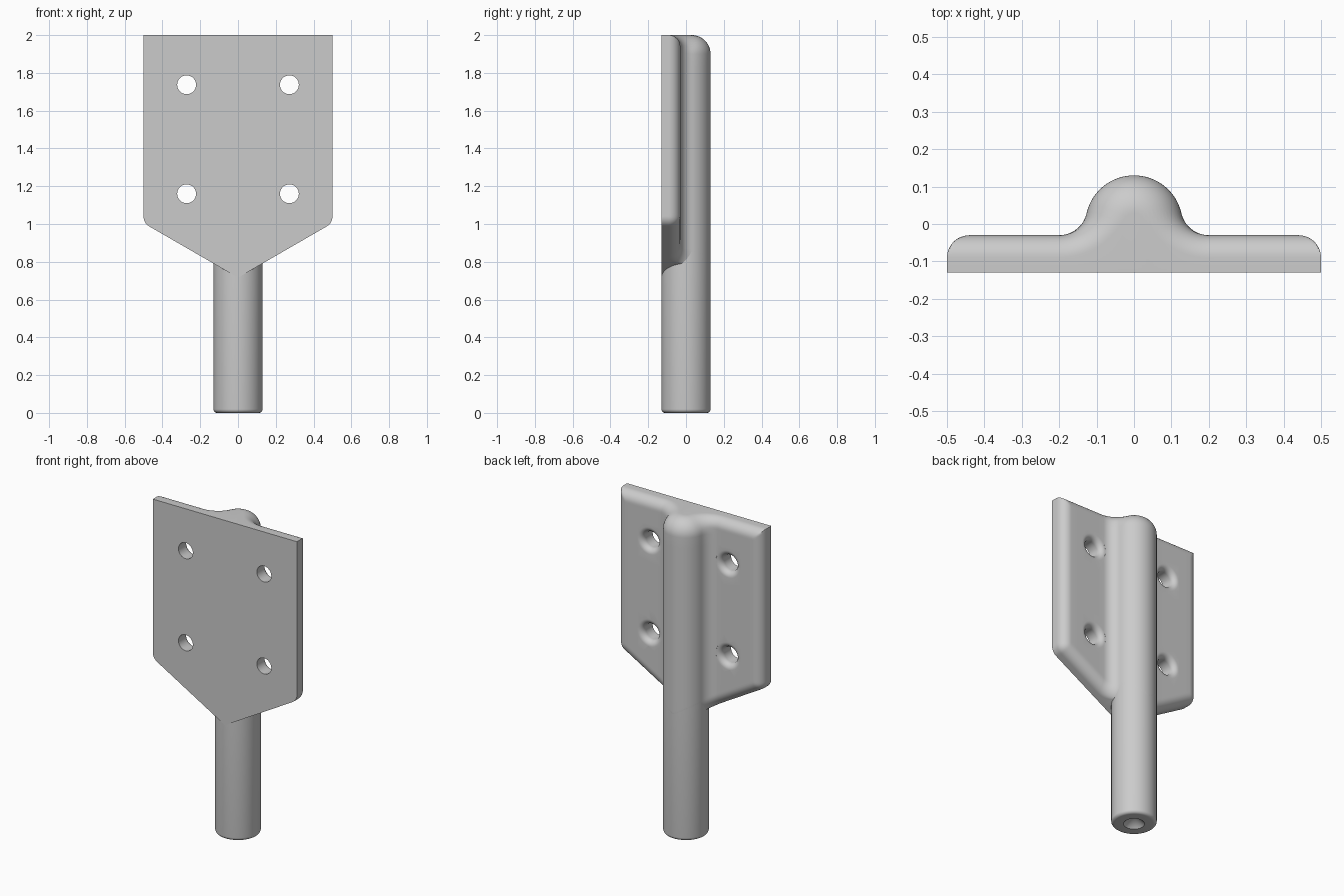
import bpy, bmesh
from math import sin, cos, pi, sqrt, hypot, radians

cube = bpy.data.objects.get("Cube")
if cube:
    bpy.data.objects.remove(cube, do_unlink=True)

steel = bpy.data.materials.new("plain_grey")
steel.use_nodes = True
steel.diffuse_color = (0.6, 0.6, 0.6, 1)
steel.node_tree.nodes["Principled BSDF"].inputs["Base Color"].default_value = (0.6, 0.6, 0.6, 1)

ROD = 0.13        # rod radius, also distance of the front face
BACK = -0.03      # back face of the plate
HALF = 0.5        # half width of the plate
TOP = 2.0
TIP = 0.716       # lowest point of the plate
EDGE = 0.06       # rounding of plate edges and corners
DOME = 0.1        # rounding of the rod's top
FOOT = 0.2        # where the blend between rod and plate ends
SX, SZ = sin(radians(30)), cos(radians(30))
CORNER_X = HALF - EDGE
CORNER_Z = TIP + (EDGE + CORNER_X * SX) / SZ


def make_object(name, bm):
    bmesh.ops.recalc_face_normals(bm, faces=bm.faces)
    mesh = bpy.data.meshes.new(name)
    bm.to_mesh(mesh)
    bm.free()
    mesh.materials.append(steel)
    ob = bpy.data.objects.new(name, mesh)
    bpy.context.collection.objects.link(ob)
    return ob


def smooth(ob):
    bpy.ops.object.select_all(action='DESELECT')
    ob.select_set(True)
    bpy.context.view_layer.objects.active = ob
    bpy.ops.object.shade_smooth_by_angle(angle=radians(35))


def lathe(name, profile, steps):
    """Spin (radius, height) points about z; ends lie on the axis."""
    bm = bmesh.new()
    verts = [bm.verts.new((r, 0, z)) for r, z in profile]
    edges = [bm.edges.new(pair) for pair in zip(verts, verts[1:])]
    bmesh.ops.spin(bm, geom=verts + edges, axis=(0, 0, 1), cent=(0, 0, 0),
                   angle=2 * pi, steps=steps)
    bmesh.ops.remove_doubles(bm, verts=bm.verts, dist=1e-5)
    return make_object(name, bm)


def round_drop(d, r):
    """Depth lost to a quarter-round at distance d from an edge."""
    d = max(d, 0)
    return 0 if d >= r else r - sqrt(r * r - (r - d) ** 2)


def section(x, h, a):
    """Back outline: rod of radius a blended into a plate at y = h."""
    x = abs(x)
    if x >= FOOT:
        return h
    r = (FOOT ** 2 + h * h - a * a) / (2 * (a - h))
    cy = h + r
    if x < FOOT * a / (a + r):
        return sqrt(a * a - x * x)
    return cy - sqrt(max(r * r - (FOOT - x) ** 2, 0))


def edge_distance(x, z):
    """Distance to the side, sloped edge or rounded corner."""
    x = abs(x)
    vx, vz = x - CORNER_X, z - CORNER_Z
    if vz < 0 and vx * SZ + vz * SX > 0:
        return EDGE - hypot(vx, vz)
    return min(HALF - x, (z - TIP) * SZ - x * SX)


def bottom(x):
    x = abs(x)
    if x > CORNER_X + EDGE * SX:
        return CORNER_Z - sqrt(max(EDGE ** 2 - (x - CORNER_X) ** 2, 0))
    return TIP + x * SX / SZ


def back_y(x, z):
    upper = section(x, BACK - round_drop(TOP - z, EDGE), ROD - round_drop(TOP - z, DOME))
    lower = section(x, BACK, ROD) - round_drop(edge_distance(x, z), EDGE)
    return min(upper, lower)


# Plate with the upper rod blended into its back
blend = 0.075
tangent = math_angle = radians(12.7)
xs = [ROD * sin((pi / 2 - tangent) * i / 16) for i in range(17)]
xs += [FOOT - blend * cos(tangent + (pi / 2 - tangent) * i / 10) for i in range(1, 11)]
xs += [FOOT + (CORNER_X - FOOT) * i / 6 for i in range(1, 7)]
xs += [CORNER_X + EDGE * sin(pi / 2 * i / 12) for i in range(1, 13)]
xs = [-x for x in reversed(xs[1:])] + xs


def rows(x):
    b, rise = bottom(x), 0.08
    zs = [b + rise * (1 - cos(pi / 2 * i / 10)) for i in range(11)]
    low, high = b + rise, TOP - DOME
    zs += [low + (high - low) * i / 16 for i in range(1, 17)]
    return zs + [high + DOME * sin(pi / 2 * i / 14) for i in range(1, 15)]


bm = bmesh.new()
grid = [[bm.verts.new((x, back_y(x, z), z)) for z in rows(x)] for x in xs]
for c0, c1 in zip(grid, grid[1:]):
    for j in range(len(c0) - 1):
        bm.faces.new((c0[j], c1[j], c1[j + 1], c0[j + 1]))
rim = [e for e in bm.edges if e.is_boundary]
walls = bmesh.ops.extrude_edge_only(bm, edges=rim)["geom"]
for v in walls:
    if isinstance(v, bmesh.types.BMVert):
        v.co.y = -ROD
bmesh.ops.contextual_create(bm, geom=[e for e in walls if isinstance(e, bmesh.types.BMEdge)])
plate = make_object("mounting_plate", bm)

# Bolt holes that flare out towards the back
HOLE, FLARE = 0.05, 0.035
flare = [(HOLE + FLARE * (1 - cos(pi / 2 * i / 8)), BACK - FLARE + FLARE * sin(pi / 2 * i / 8))
         for i in range(9)]
rim_r = HOLE + FLARE
cutter_profile = [(0, -0.2), (HOLE, -0.2)] + flare + [(rim_r, 0.05), (0, 0.05)]
for side in (-1, 1):
    for z in (1.16, 1.737):
        cutter = lathe("hole_cutter", cutter_profile, 32)
        cutter.rotation_euler = (-pi / 2, 0, 0)
        cutter.location = (side * 0.272, 0, z)
        cutter.hide_render = True
        mod = plate.modifiers.new("hole", 'BOOLEAN')
        mod.operation, mod.solver, mod.object = 'DIFFERENCE', 'EXACT', cutter
        bpy.context.view_layer.update()
        graph = bpy.context.evaluated_depsgraph_get()
        plate.data = bpy.data.meshes.new_from_object(plate.evaluated_get(graph))
        plate.modifiers.clear()
        bpy.data.objects.remove(cutter, do_unlink=True)
smooth(plate)

# Lower rod with a rounded end and a conical centre hole
ROUND = 0.02
rod_profile = [(0, 0.06), (0.06, 0)]
rod_profile += [(ROD - ROUND * (1 - sin(pi / 2 * i / 6)), ROUND * (1 - cos(pi / 2 * i / 6)))
                for i in range(7)]
rod_profile += [(ROD, 0.87), (0, 0.87)]
smooth(lathe("lower_rod", rod_profile, 64))
